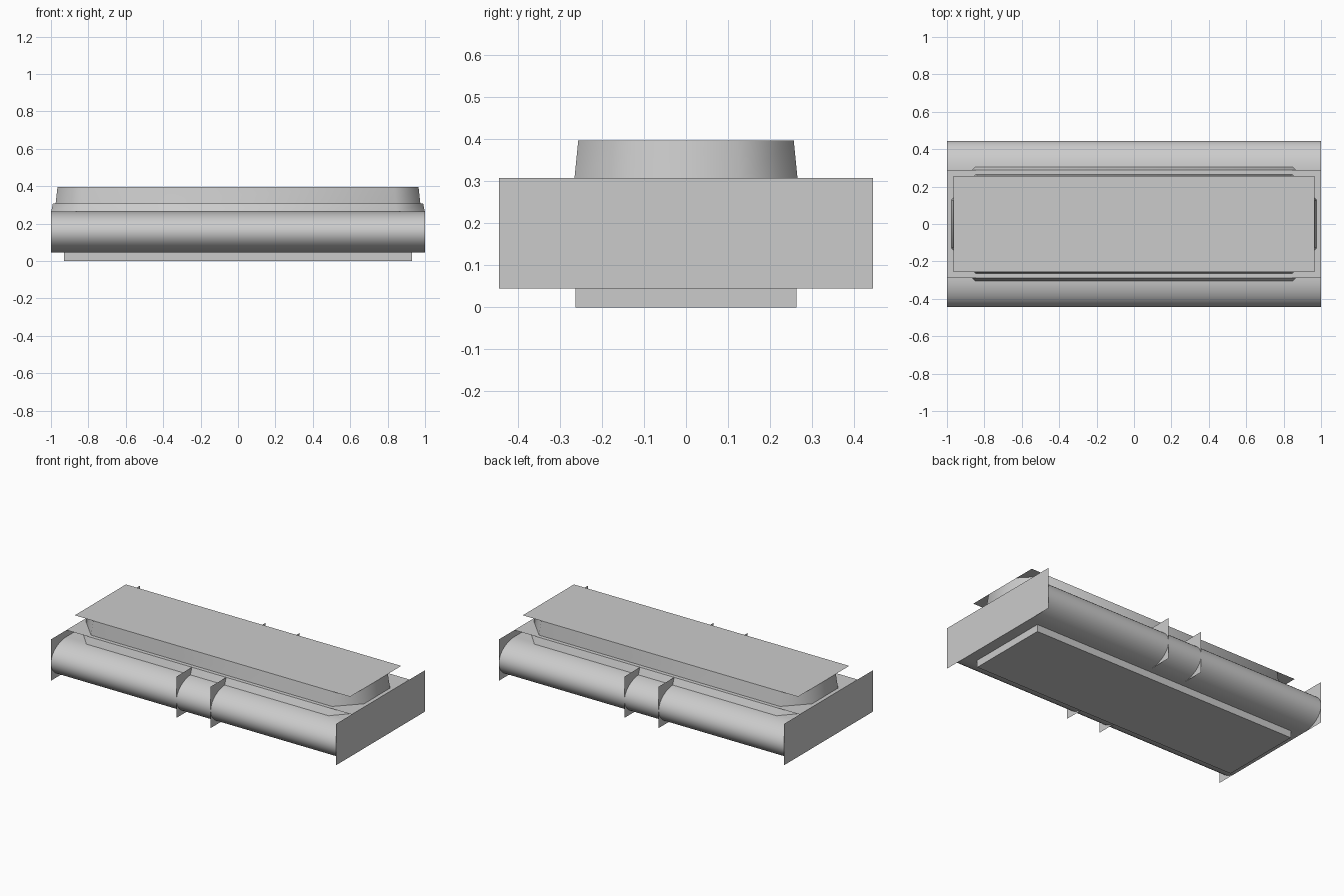
import bpy, math
from mathutils import Vector

cube = bpy.data.objects.get("Cube")
if cube:
    bpy.data.objects.remove(cube, do_unlink=True)

grey = bpy.data.materials.new("light grey")
grey.use_nodes = True
COLOUR = (0.6, 0.6, 0.6, 1)
grey.diffuse_color = COLOUR
grey.node_tree.nodes["Principled BSDF"].inputs["Base Color"].default_value = COLOUR


def make(name, verts, faces, smooth=None):
    """Mesh object in the shared grey, optionally smooth up to an angle."""
    mesh = bpy.data.meshes.new(name)
    mesh.from_pydata(verts, [], faces)
    mesh.materials.append(grey)
    obj = bpy.data.objects.new(name, mesh)
    bpy.context.collection.objects.link(obj)
    if smooth:
        bpy.ops.object.select_all(action='DESELECT')
        obj.select_set(True)
        bpy.context.view_layer.objects.active = obj
        bpy.ops.object.shade_smooth_by_angle(angle=math.radians(smooth))
    return obj


def loft(name, ring_a, ring_b, caps=False, smooth=None):
    """Join two matching closed rings with a band of quads."""
    n = len(ring_a)
    faces = [(i, (i + 1) % n, n + (i + 1) % n, n + i) for i in range(n)]
    if caps:
        faces += [tuple(reversed(range(n))), tuple(range(n, 2 * n))]
    return make(name, ring_a + ring_b, faces, smooth)


def rect(hx, hy, z):
    return [(-hx, -hy, z), (hx, -hy, z), (hx, hy, z), (-hx, hy, z)]


def octagon(corner_x, corner_y, end_x, end_y, z):
    quarter = [(corner_x, -corner_y), (end_x, -end_y)]
    right = quarter + [(x, -y) for x, y in reversed(quarter)]
    return [(x, y, z) for x, y in right + [(-x, -y) for x, y in right]]


LOW, BODY_TOP, DECK, TOP = 0.045, 0.265, 0.307, 0.397

# Long body with half-elliptical front and back
mid, half = (LOW + BODY_TOP) / 2, (BODY_TOP - LOW) / 2
STEPS = 20
side = [(0.29 + 0.155 * math.sin(math.pi * i / STEPS),
         mid - half * math.cos(math.pi * i / STEPS)) for i in range(STEPS + 1)]
outline = side + [(-y, z) for y, z in reversed(side)]
loft("body", [(-1, y, z) for y, z in outline], [(1, y, z) for y, z in outline],
     caps=True, smooth=30)

# Sheet end plates and middle fins
for name, x in (("right_end_plate", -1), ("right_fin", -0.12),
                ("left_fin", 0.12), ("left_end_plate", 1)):
    make(name, [(x, -0.445, LOW), (x, 0.445, LOW), (x, 0.445, DECK), (x, -0.445, DECK)],
         [(0, 1, 2, 3) if x > 0 else (3, 2, 1, 0)])

# Base block under the body
loft("base", rect(0.93, 0.263, 0), rect(0.93, 0.263, 0.05), caps=True)

# Tapered eight-sided walls, each under an overhanging sheet
loft("deck_walls", octagon(0.85, 0.305, 0.999, 0.145, BODY_TOP - 0.001),
     octagon(0.84, 0.29, 0.99, 0.13, DECK), smooth=45)
make("deck", rect(1, 0.29, DECK), [(0, 1, 2, 3)])
loft("cap_walls", octagon(0.845, 0.265, 0.975, 0.13, DECK),
     octagon(0.835, 0.256, 0.965, 0.122, TOP), smooth=46)
make("cap", rect(0.965, 0.256, TOP), [(0, 1, 2, 3)])
